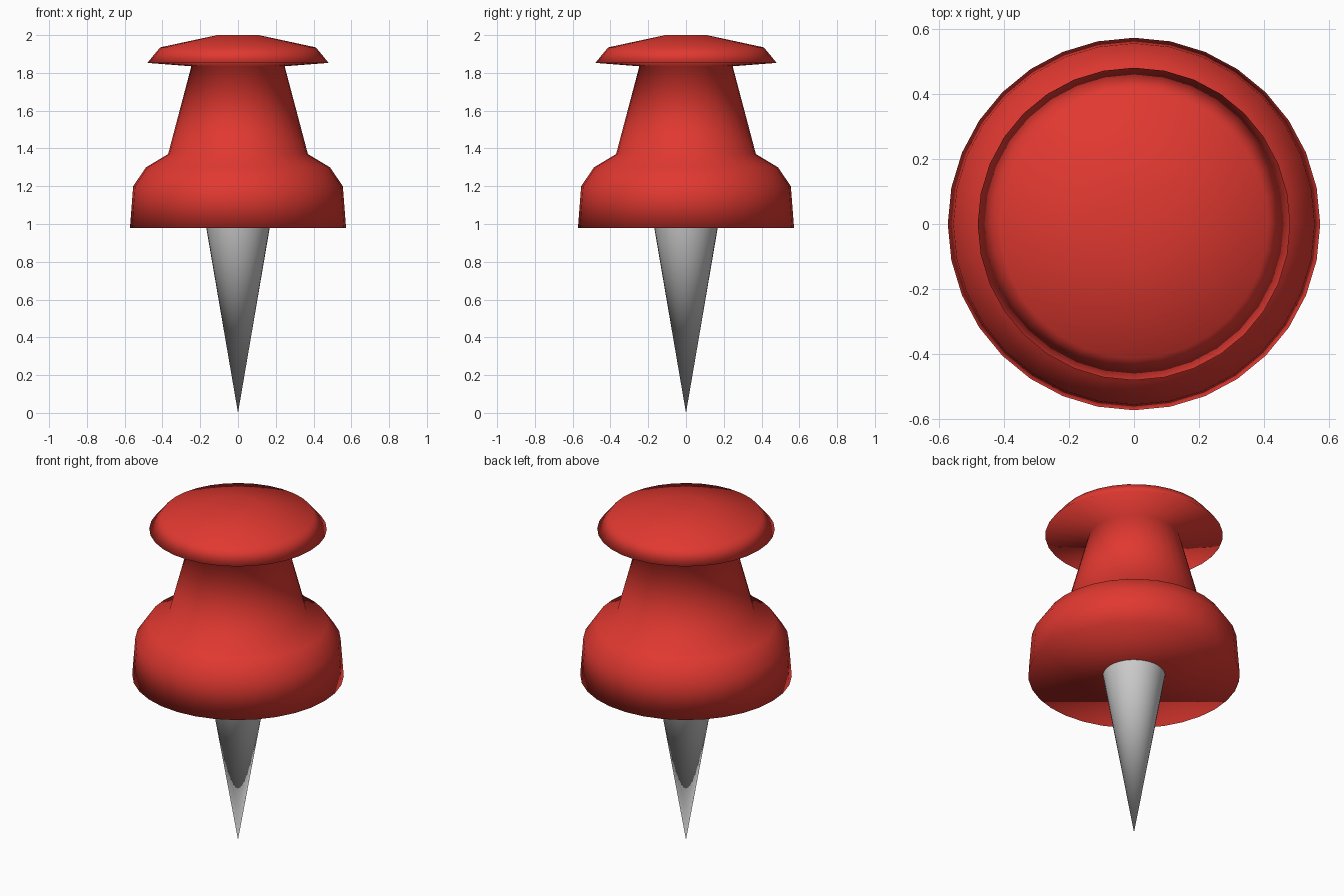
import bpy, bmesh
from math import cos, sin, tau

if "Cube" in bpy.data.objects:
    bpy.data.objects.remove(bpy.data.objects["Cube"])

SIDES = 32


def lathe(name, profile, cap_start=False, cap_end=False):
    """Revolve (radius, z) points, listed bottom to top, around the z axis."""
    bm = bmesh.new()
    rings = []
    for r, z in profile:
        if r == 0:
            rings.append([bm.verts.new((0, 0, z))] * SIDES)
        else:
            rings.append([bm.verts.new((r * cos(tau * i / SIDES), r * sin(tau * i / SIDES), z))
                          for i in range(SIDES)])
    for low, high in zip(rings, rings[1:]):
        for i in range(SIDES):
            j = (i + 1) % SIDES
            corners = dict.fromkeys((low[i], low[j], high[j], high[i]))
            bm.faces.new(list(corners))
    if cap_start:
        bm.faces.new(rings[0][::-1])
    if cap_end:
        bm.faces.new(rings[-1])
    for face in bm.faces:
        face.smooth = True
    mesh = bpy.data.meshes.new(name)
    bm.to_mesh(mesh)
    bm.free()
    obj = bpy.data.objects.new(name, mesh)
    bpy.context.collection.objects.link(obj)
    return obj


red = bpy.data.materials.new("red_plastic")
red.diffuse_color = (0.75, 0.04, 0.03, 1)
red.use_nodes = True
red.node_tree.nodes["Principled BSDF"].inputs["Base Color"].default_value = red.diffuse_color

# Plastic handle: skirt, shoulder, tapered neck and domed head
handle = lathe("handle", [
    (0.572, 0.98), (0.555, 1.20), (0.487, 1.30), (0.37, 1.37),
    (0.247, 1.835), (0.48, 1.853), (0.412, 1.935), (0.11, 2.0),
], cap_start=True, cap_end=True)
handle.data.materials.append(red)

# Metal spike
lathe("spike", [(0, 0), (0.168, 0.98)])
